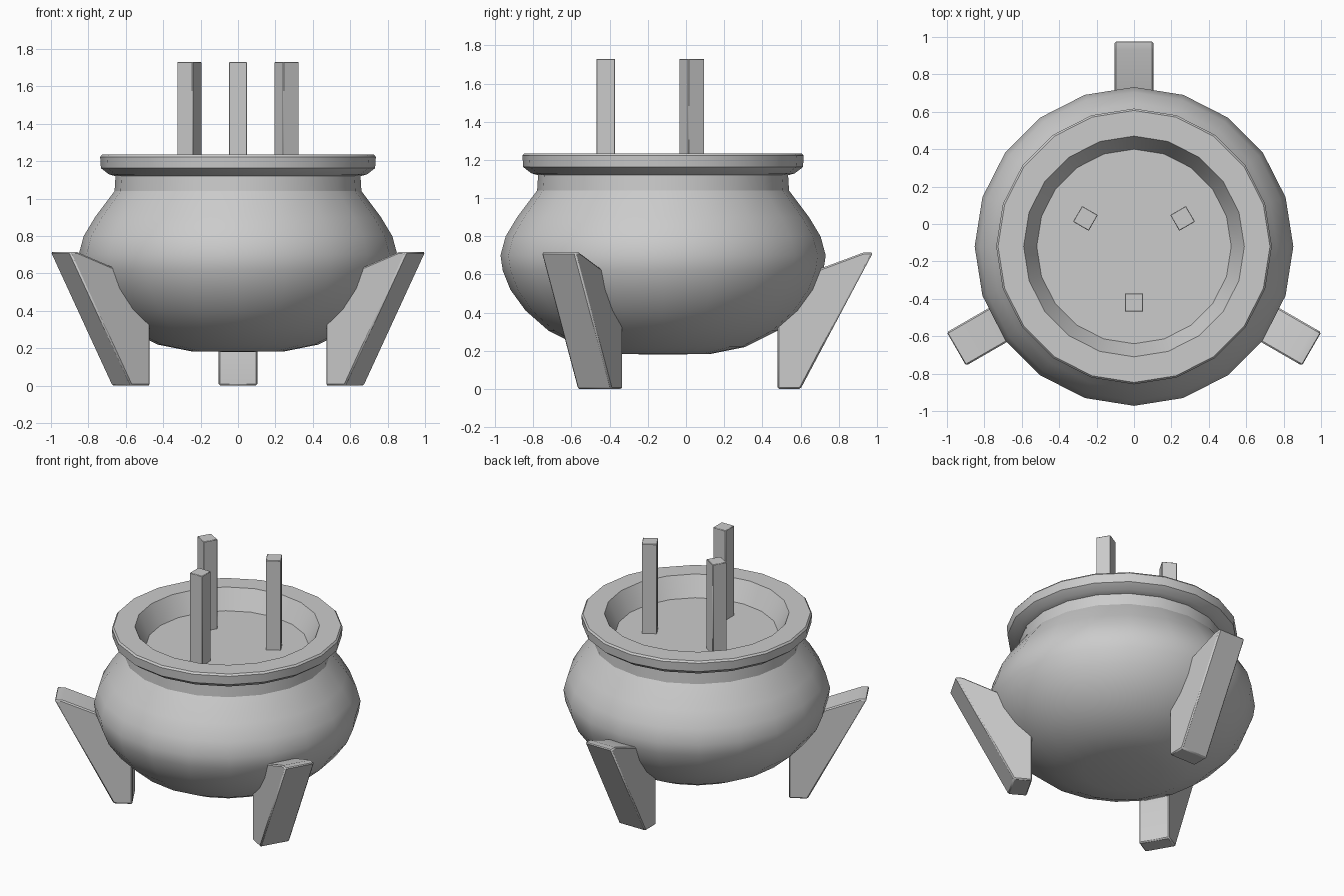
import bpy, bmesh, math
from mathutils import Matrix, Vector

if "Cube" in bpy.data.objects:
    bpy.data.objects.remove(bpy.data.objects["Cube"])

CENTRE = Vector((0, -0.12, 0))
SIDES = 20


def finish(name, bm, bevel=0.0):
    bmesh.ops.recalc_face_normals(bm, faces=bm.faces)
    mesh = bpy.data.meshes.new(name)
    bm.to_mesh(mesh)
    bm.free()
    ob = bpy.data.objects.new(name, mesh)
    bpy.context.collection.objects.link(ob)
    ob.location = CENTRE
    if bevel:
        mod = ob.modifiers.new("bevel", "BEVEL")
        mod.width = bevel
        mod.segments = 1
    bpy.ops.object.select_all(action="DESELECT")
    ob.select_set(True)
    bpy.context.view_layer.objects.active = ob
    bpy.ops.object.shade_smooth_by_angle(angle=math.radians(32))
    return ob


def lathe(name, profile):
    bm = bmesh.new()
    verts = [bm.verts.new((r, 0, z)) for r, z in profile]
    edges = [bm.edges.new(pair) for pair in zip(verts, verts[1:])]
    bmesh.ops.spin(bm, geom=verts + edges, axis=(0, 0, 1), cent=(0, 0, 0),
                   angle=math.tau, steps=SIDES)
    bmesh.ops.remove_doubles(bm, verts=bm.verts, dist=1e-4)
    return finish(name, bm)


def leg(name, angle):
    # side profile (radius, z) extruded across the leg width
    profile = [(0.60, 0), (0.72, 0), (1.10, 0.715), (1.05, 0.715),
               (0.70, 0.585), (0.60, 0.40)]
    bm = bmesh.new()
    face = bm.faces.new([bm.verts.new((r, -0.103, z)) for r, z in profile])
    ext = bmesh.ops.extrude_face_region(bm, geom=[face])["geom"]
    bmesh.ops.translate(bm, vec=(0, 0.206, 0),
                        verts=[g for g in ext if isinstance(g, bmesh.types.BMVert)])
    bm.transform(Matrix.Rotation(angle, 4, "Z"))
    return finish(name, bm, 0.008)


def stick(name, angle):
    bottom, top = 1.06, 1.73
    bm = bmesh.new()
    bmesh.ops.create_cube(bm, size=1)
    bm.transform(Matrix.Rotation(angle, 4, "Z")
                 @ Matrix.Translation((0.30, 0, (bottom + top) / 2))
                 @ Matrix.Diagonal((0.097, 0.097, top - bottom, 1)))
    return finish(name, bm, 0.003)


# round pot with neck, flared lip and filled inside
lathe("pot", [
    (0, 0.18), (0.25, 0.184), (0.43, 0.22), (0.60, 0.305), (0.72, 0.41),
    (0.80, 0.52), (0.84, 0.62), (0.852, 0.70), (0.825, 0.80), (0.765, 0.90),
    (0.66, 1.04), (0.655, 1.12), (0.69, 1.13), (0.733, 1.163),
    (0.737, 1.223), (0.727, 1.235), (0.59, 1.235), (0.52, 1.10), (0, 1.10)])

# three splayed legs and three upright sticks
for i in range(3):
    turn = math.tau * i / 3
    leg(f"leg_{i + 1}", math.pi / 2 + turn)
    stick(f"stick_{i + 1}", -math.pi / 2 + turn)
